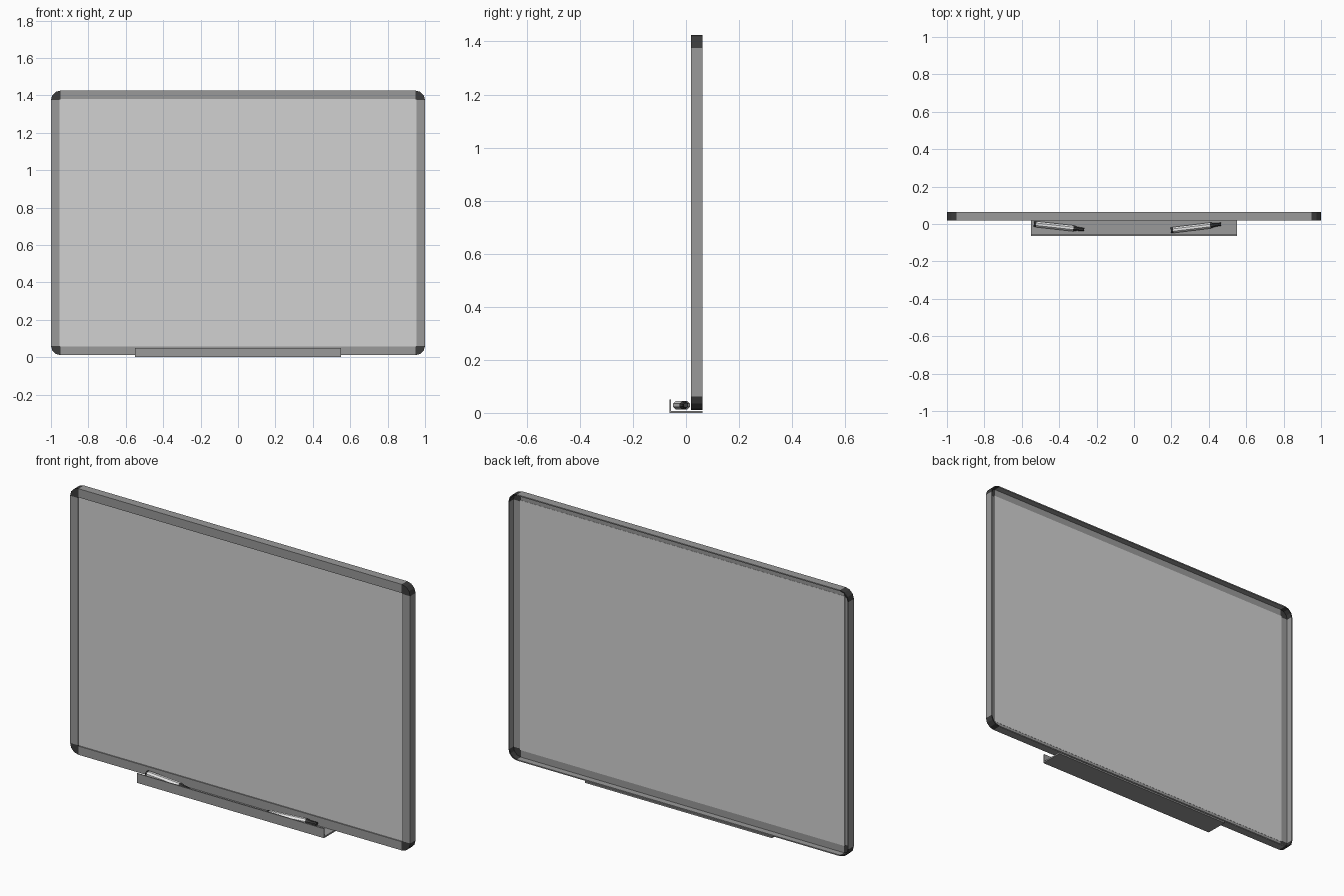
import bpy, bmesh, math
from mathutils import Vector

if "Cube" in bpy.data.objects:
    bpy.data.objects.remove(bpy.data.objects["Cube"])


def material(name, v):
    m = bpy.data.materials.new(name)
    m.diffuse_color = (v, v, v, 1)
    m.use_nodes = True
    m.node_tree.nodes["Principled BSDF"].inputs["Base Color"].default_value = m.diffuse_color
    return m


ALU = material("aluminium grey", 0.32)
BOARD = material("board light grey", 0.64)
DARK = material("dark plastic", 0.045)
WHITE = material("pen white", 0.8)


def loft(name, rings, mats, index=lambda i: 0):
    """Skin a list of closed rings and cap both ends."""
    bm = bmesh.new()
    vs = [[bm.verts.new(p) for p in r] for r in rings]
    n = len(vs[0])
    for i in range(len(vs) - 1):
        for j in range(n):
            k = (j + 1) % n
            f = bm.faces.new((vs[i][j], vs[i][k], vs[i + 1][k], vs[i + 1][j]))
            f.material_index = index(i)
    bm.faces.new(vs[0]).material_index = index(0)
    bm.faces.new(vs[-1]).material_index = index(len(vs) - 2)
    bmesh.ops.recalc_face_normals(bm, faces=bm.faces)
    me = bpy.data.meshes.new(name)
    bm.to_mesh(me)
    bm.free()
    for m in mats:
        me.materials.append(m)
    ob = bpy.data.objects.new(name, me)
    bpy.context.collection.objects.link(ob)
    return ob


def box(name, lo, hi, mat):
    ring = lambda x: [(x, lo[1], lo[2]), (x, hi[1], lo[2]),
                      (x, hi[1], hi[2]), (x, lo[1], hi[2])]
    return loft(name, [ring(lo[0]), ring(hi[0])], [mat])


# Frame: an L section, open at the back, run around four rounded corners
F, B, R = 0.018, 0.063, 0.05
SECTION = [(0.004, F), (R, F), (R, B), (R - 0.006, B),
           (R - 0.006, F + 0.012), (0.004, F + 0.012)]
CX, Z0, Z1 = 0.95, 0.061, 1.375
corners = [(CX, Z1), (-CX, Z1), (-CX, Z0), (CX, Z0)]


def station(c, a):
    return [(c[0] + r * math.cos(a), y, c[1] + r * math.sin(a)) for r, y in SECTION]


rails = ["top_rail", "left_rail", "bottom_rail", "right_rail"]
for i, c in enumerate(corners):
    a = i * math.pi / 2
    loft(f"corner_cap_{i + 1}",
         [station(c, a + s * math.pi / 6) for s in range(4)], [DARK])
    end = a + math.pi / 2
    loft(rails[i], [station(c, end), station(corners[(i + 1) % 4], end)], [ALU])

# Writing panel, set slightly back from the frame face
box("writing_panel", (-0.955, 0.024, 0.054), (0.955, 0.031, 1.382), BOARD)

# Pen tray: floor with upturned front lip
tray = [(-0.063, 0), (0.063, 0), (0.063, 0.008), (-0.057, 0.008),
        (-0.057, 0.05), (-0.063, 0.05)]
loft("pen_tray", [[(x, y, z) for y, z in tray] for x in (-0.55, 0.55)], [ALU])

# Pens: dark end plug, white body, dark stepped tip
PEN = [(0, 0.015), (0.012, 0.017), (0.212, 0.017), (0.226, 0.014),
       (0.232, 0.011), (0.27, 0.009)]


def pen(name, start, end):
    p = Vector((*start, 0.029))
    d = (Vector((*end, 0.029)) - p).normalized()
    side, up = d.cross(Vector((0, 0, 1))), Vector((0, 0, 1))
    angles = [(k + 0.5) * math.pi / 4 for k in range(8)]
    rings = [[p + d * t + (side * math.cos(a) + up * math.sin(a)) * r
              for a in angles] for t, r in PEN]
    loft(name, rings, [DARK, WHITE], lambda i: 1 if i == 1 else 0)


pen("left_pen", (-0.535, 0.0), (-0.265, -0.03))
pen("right_pen", (0.197, -0.034), (0.465, -0.001))
